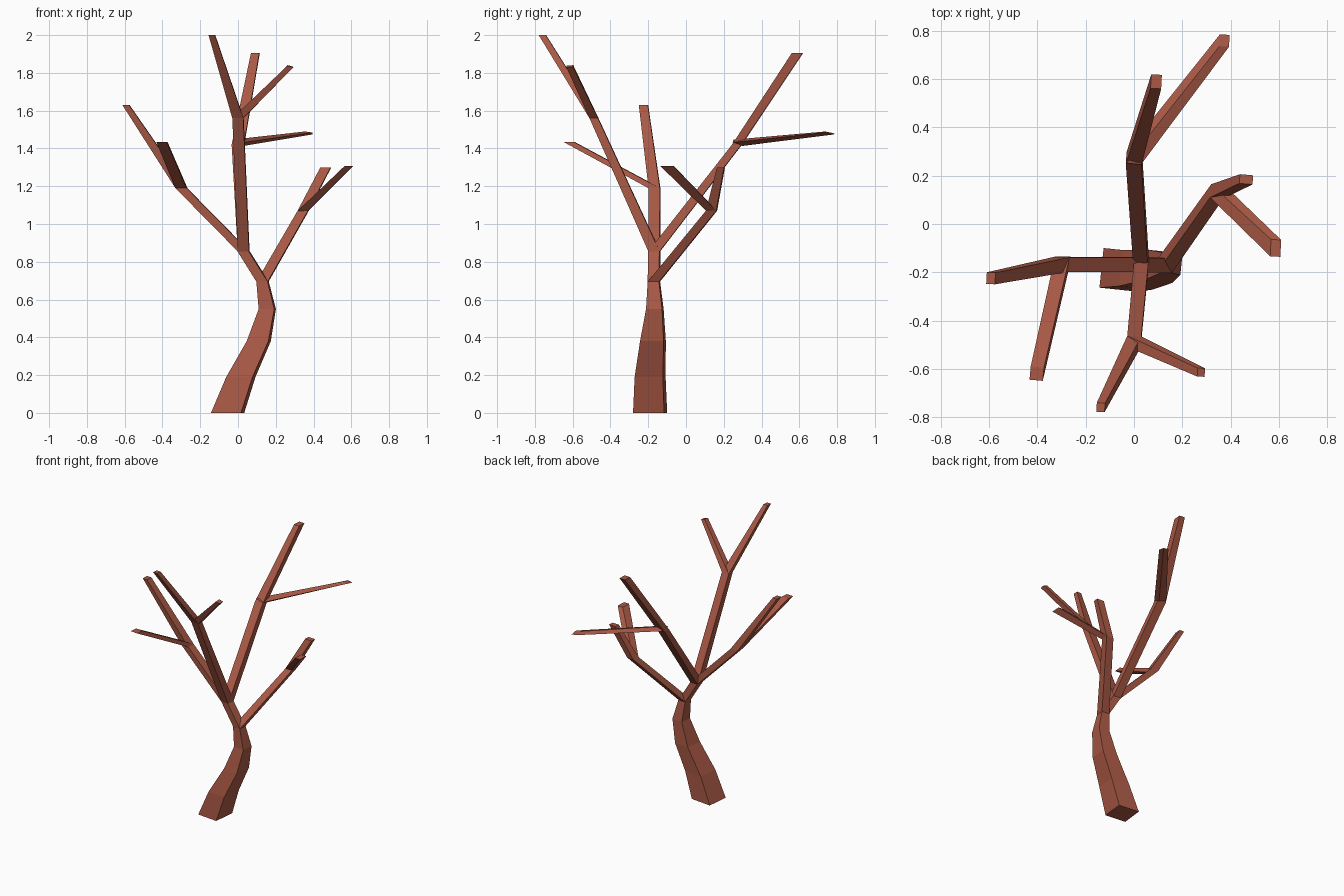
import bpy, bmesh, math
from mathutils import Vector, Matrix

if "Cube" in bpy.data.objects:
    bpy.data.objects.remove(bpy.data.objects["Cube"])

bark = bpy.data.materials.new("bark")
bark.diffuse_color = (0.40, 0.10, 0.06, 1)
bark.use_nodes = True
bark.node_tree.nodes["Principled BSDF"].inputs["Base Color"].default_value = bark.diffuse_color


def ring(bm, node, yaw):
    """Four-sided cross-section: (centre, x width, y width, optional tilt normal)."""
    centre, wx, wy = node[:3]
    normal = Vector(node[3] if len(node) > 3 else (0, 0, 1))
    tilt = Vector((0, 0, 1)).rotation_difference(normal).to_matrix()
    turn = tilt @ Matrix.Rotation(math.radians(yaw), 3, 'Z')
    return [bm.verts.new(Vector(centre) + turn @ Vector((sx * wx / 2, sy * wy / 2, 0)))
            for sx, sy in ((-1, -1), (1, -1), (1, 1), (-1, 1))]


def limb(name, nodes, yaw=-3, base=False):
    """Skin a chain of cross-sections; cap the tip, and the base if asked."""
    bm = bmesh.new()
    rings = [ring(bm, n, yaw) for n in nodes]
    for a, b in zip(rings, rings[1:]):
        for i in range(4):
            j = (i + 1) % 4
            bm.faces.new((a[i], a[j], b[j], b[i]))
    bm.faces.new(rings[-1])
    if base:
        bm.faces.new(rings[0][::-1])
    mesh = bpy.data.meshes.new(name)
    bm.to_mesh(mesh)
    bm.free()
    mesh.materials.append(bark)
    bpy.context.collection.objects.link(bpy.data.objects.new(name, mesh))


# Shared joints
low_fork = ((0.13, -0.17, 0.695), 0.06, 0.06)
high_fork = ((0.03, -0.168, 0.855), 0.06, 0.06)
right_joint = ((0.345, 0.135, 1.07), 0.055, 0.055)
left_joint = ((-0.30, -0.167, 1.19), 0.06, 0.06)
front_joint = ((0.0, -0.487, 1.56), 0.058, 0.045)
back_joint = ((0.0, 0.27, 1.42), 0.065, 0.05)

# Bent trunk
limb("trunk", [((-0.055, -0.19, 0), 0.16, 0.165),
               ((0.015, -0.19, 0.19), 0.14, 0.15),
               ((0.11, -0.175, 0.38), 0.115, 0.125),
               ((0.155, -0.165, 0.55), 0.083, 0.085),
               low_fork, high_fork], yaw=-6, base=True)

# Four main limbs
limb("right_limb", [low_fork, right_joint, ((0.465, 0.185, 1.30), 0.055, 0.038)], yaw=-5)
limb("left_limb", [high_fork, left_joint, ((-0.593, -0.225, 1.63), 0.036, 0.048)])
limb("front_limb", [high_fork, front_joint, ((-0.138, -0.76, 2.0), 0.034, 0.038)])
limb("back_limb", [high_fork, back_joint, ((0.092, 0.59, 1.905), 0.044, 0.058)])

# Side twig from each limb joint
limb("right_twig", [right_joint, ((0.587, -0.10, 1.307), 0.042, 0.07)])
limb("left_twig", [left_joint, ((-0.403, -0.62, 1.435), 0.055, 0.055)], yaw=-5)
limb("front_twig", [front_joint, ((0.278, -0.615, 1.835), 0.032, 0.035, (0.3, -0.1, 1))])
limb("back_twig", [(Vector((0.0, 0.275, 1.43)), 0.06, 0.055, (0.3, 0.35, 1)),
                   ((0.375, 0.76, 1.482), 0.04, 0.05, (0.15, 0.2, 1))])
